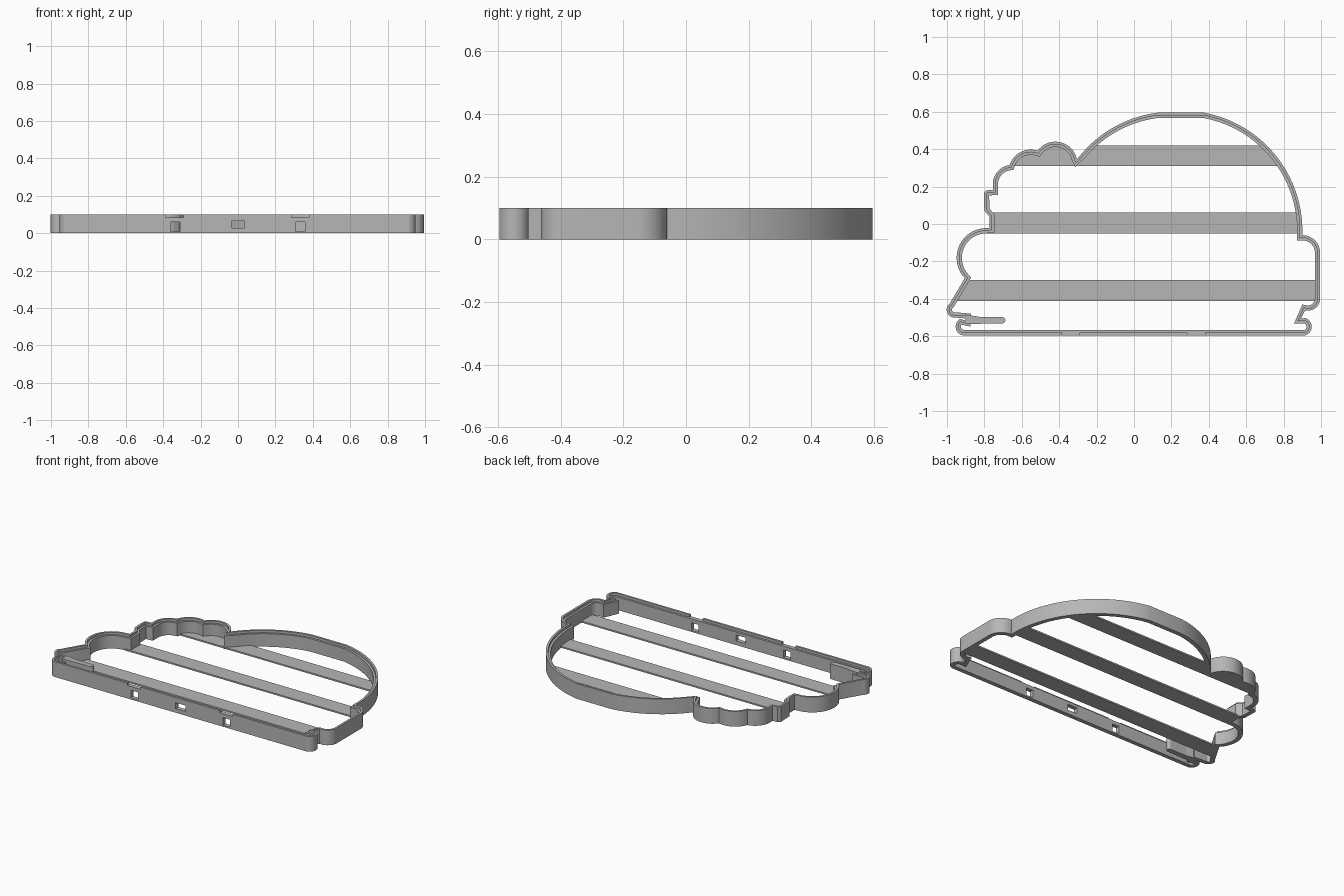
import bpy
import bmesh
import math
from mathutils import Vector

cube = bpy.data.objects.get("Cube")
if cube:
    bpy.data.objects.remove(cube)

HEIGHT, LEDGE, WALL = 0.1, 0.085, 0.028
FRONT = -0.595

grey = bpy.data.materials.new("plain grey")
grey.use_nodes = True
colour = (0.47, 0.47, 0.47, 1)
grey.diffuse_color = colour
grey.node_tree.nodes["Principled BSDF"].inputs["Base Color"].default_value = colour


def make_object(name, bm, smooth=False):
    bmesh.ops.recalc_face_normals(bm, faces=bm.faces)
    mesh = bpy.data.meshes.new(name)
    bm.to_mesh(mesh)
    bm.free()
    mesh.materials.append(grey)
    obj = bpy.data.objects.new(name, mesh)
    bpy.context.collection.objects.link(obj)
    bpy.ops.object.select_all(action="DESELECT")
    obj.select_set(True)
    bpy.context.view_layer.objects.active = obj
    if smooth:
        bpy.ops.object.shade_smooth_by_angle(angle=math.radians(30))
    return obj


def arc_points(a, m, b):
    """Points after a on the circle through a, m and b."""
    u, v = m - a, b - a
    d = 2 * (u.x * v.y - u.y * v.x)
    c = a + Vector((v.y * u.length_squared - u.y * v.length_squared,
                    u.x * v.length_squared - v.x * u.length_squared)) / d
    r = (a - c).length
    start = math.atan2(a.y - c.y, a.x - c.x)
    end = math.atan2(b.y - c.y, b.x - c.x)
    turn = math.tau
    sweep = (end - start) % turn if d > 0 else -((start - end) % turn)
    n = max(6, round(abs(sweep) * 14))
    return [c + r * Vector((math.cos(start + sweep * i / n),
                            math.sin(start + sweep * i / n))) for i in range(1, n + 1)]


def trace(steps):
    """Two numbers make a line, four make an arc through a middle point."""
    path = [Vector(steps[0])]
    for s in steps[1:]:
        if len(s) == 2:
            path.append(Vector(s))
        else:
            path += arc_points(path[-1], Vector(s[:2]), Vector(s[2:]))
    return path


def offset(path, dist):
    """Move an open path to its right with limited mitres."""
    result = []
    for i, p in enumerate(path):
        before = path[i] - path[i - 1] if i else path[1] - path[0]
        after = path[i + 1] - p if i + 1 < len(path) else before
        n1 = Vector((before.y, -before.x)).normalized()
        n2 = Vector((after.y, -after.x)).normalized()
        mid = (n1 + n2).normalized()
        result.append(p + mid * dist / max(mid.dot(n1), 0.65))
    return result


def sweep_wall(name, path, smooth=False):
    """Wall with a tall outer lip and a lower inner ledge."""
    profile = [(0, 0), (0, HEIGHT), (WALL / 2, HEIGHT),
               (WALL / 2, LEDGE), (WALL, LEDGE), (WALL, 0)]
    bm = bmesh.new()
    rails = [[bm.verts.new((p.x, p.y, z)) for p in offset(path, d)] for d, z in profile]
    for a, b in zip(rails, rails[1:] + rails[:1]):
        for i in range(len(path) - 1):
            bm.faces.new((a[i], a[i + 1], b[i + 1], b[i]))
    for end in (0, -1):
        bm.faces.new([rail[end] for rail in rails])
    return make_object(name, bm, smooth)


def prism(name, points, height):
    bm = bmesh.new()
    face = bm.faces.new([bm.verts.new((p.x, p.y, 0)) for p in points])
    extruded = bmesh.ops.extrude_face_region(bm, geom=[face])["geom"]
    bmesh.ops.translate(bm, vec=(0, 0, height),
                        verts=[g for g in extruded if isinstance(g, bmesh.types.BMVert)])
    return make_object(name, bm)


# Outer edge, clockwise from the front left end to the front right end
outline = trace([
    (-.915, FRONT), (-.953, -.555, -.93, -.508),
    (-.9, -.515), (-.9, -.505), (-.955, -.5),
    (-1, -.47, -.985, -.425), (-.905, -.29),
    (-.948, -.19, -.82, -.025), (-.773, -.02), (-.773, .04),
    (-.8, .07), (-.803, .165), (-.79, .18), (-.755, .182), (-.755, .21),
    (-.73, .28, -.665, .315),
    (-.605, .385, -.515, .392),
    (-.415, .44, -.305, .345),
    (-.125, .508, .125, .595), (.375, .595),
    (.72, .41, .9, -.06),
    (.97, -.09, .995, -.15), (.995, -.4),
    (.973, -.447, .915, -.462), (.892, -.506), (.915, -.503),
    (.95, -.545, .915, FRONT)])
sweep_wall("outline_wall", outline, True)

# Front wall with lip notches and through slots
front = sweep_wall("front_wall", [outline[-1], outline[0]])
openings = [(-.335, .05, .01, .06), (.333, .05, .01, .06), (0, .07, .027, .066),
            (-.338, .095, LEDGE, .12), (.333, .095, LEDGE, .12)]
for x, width, low, high in openings:
    bpy.ops.mesh.primitive_cube_add(size=1, location=(x, FRONT, (low + high) / 2))
    cutter = bpy.context.object
    cutter.name = "opening_cutter"
    cutter.scale = (width, WALL * 4, high - low)
    cutter.hide_render = True
    cut = front.modifiers.new("opening", "BOOLEAN")
    cut.operation = "DIFFERENCE"
    cut.solver = "EXACT"
    cut.object = cutter
    bpy.ops.object.select_all(action="DESELECT")
    front.select_set(True)
    bpy.context.view_layer.objects.active = front
    bpy.ops.object.modifier_apply(modifier=cut.name)
    bpy.data.objects.remove(cutter)

# Round-ended tongue running inward from the left slit
prism("inner_tongue", trace([
    (-.9, -.535), (-.705, -.531), (-.688, -.515, -.705, -.498),
    (-.82, -.497), (-.9, -.485)]), HEIGHT)

# Flat cross straps trimmed to the outline
for name, y in (("back_strap", .365), ("middle_strap", .005), ("front_strap", -.355)):
    bm = bmesh.new()
    bm.faces.new([bm.verts.new((p.x, p.y, 0)) for p in offset(outline, WALL / 2)])
    bmesh.ops.triangulate(bm, faces=bm.faces)
    for side in (-1, 1):
        bmesh.ops.bisect_plane(bm, geom=bm.verts[:] + bm.edges[:] + bm.faces[:],
                               plane_co=(0, y + side * .056, 0),
                               plane_no=(0, side, 0), clear_outer=True)
    lifted = bmesh.ops.extrude_face_region(bm, geom=bm.faces[:])["geom"]
    bmesh.ops.translate(bm, vec=(0, 0, .01),
                        verts=[g for g in lifted if isinstance(g, bmesh.types.BMVert)])
    make_object(name, bm)
